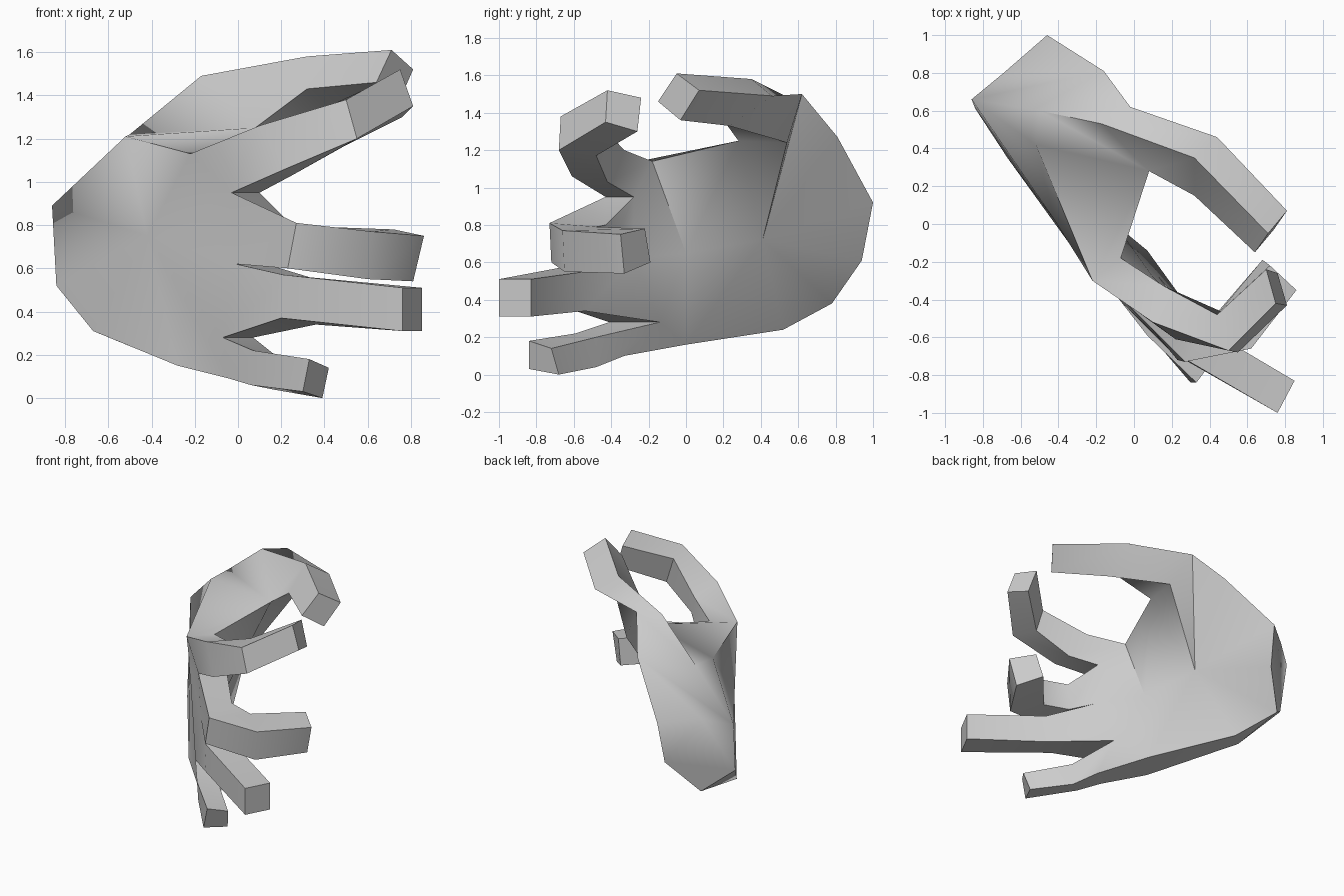
import bpy, bmesh, math

if "Cube" in bpy.data.objects:
    bpy.data.objects.remove(bpy.data.objects["Cube"])

bm = bmesh.new()
P = {}


def points(**named):
    for name, co in named.items():
        P[name] = bm.verts.new(co)


def faces(text):
    for group in text.split(","):
        bm.faces.new([P[n] for n in group.split()])


def fan(centre, loop, closed=True):
    names = loop.split()
    ends = names[1:] + names[:1] if closed else names[1:]
    for a, b in zip(names, ends):
        bm.faces.new((P[centre], P[a], P[b]))


def finger(base, *rings):
    """Four-sided tube from named base corners through rings, capped at the tip.
    Corner order: outer top, inner top, inner bottom, outer bottom."""
    ring = [P[n] for n in base.split()]
    for coords in rings:
        new = [bm.verts.new(c) for c in coords]
        for i in range(4):
            j = (i + 1) % 4
            bm.faces.new((ring[i], ring[j], new[j], new[i]))
        ring = new
    bm.faces.new(ring)


# wrist cut
points(w1=(-.46, 1.0, .92), w2=(-.69, .80, .94), w3=(-.86, .66, .89),
       w4=(-.84, .61, .52), w5=(-.67, .78, .38), w6=(-.48, .94, .61))
faces("w1 w2 w3 w4 w5 w6")

# back of the hand and outer knuckles
points(p=(-.52, .42, 1.21), q=(-.22, -.30, 1.13), v1=(-.03, -.43, .95),
       v2=(-.01, -.43, .62), v3=(-.07, -.41, .28), bo=(-.04, -.42, .09),
       l2=(-.28, -.19, .15), l1=(-.67, .35, .31), co=(-.42, .02, .75))
fan("co", "w3 p q v1 v2 v3 bo l2 l1 w4")

# thumb base, palm side and inner knuckles
points(m=(-.50, .60, 1.22), a=(-.17, .53, 1.49), b=(-.02, .62, 1.50),
       n=(-.16, .81, 1.27), s=(.12, .54, 1.24), r=(.08, .28, 1.25),
       q2=(-.07, -.18, 1.14), i1=(.10, -.28, .95), i2=(.13, -.28, .62),
       i3=(.07, -.14, .28), bi=(.06, -.33, .10), k2=(-.14, 0, .16),
       k1=(-.50, .52, .24), ci=(-.22, .41, .72), cj=(-.10, 0, .65))
fan("ci", "w1 n b s r cj k2 k1 w5 w6")
fan("cj", "r q2 i1 i2 i3 k2", closed=False)

# upper side, thumb web and lower edge of the palm
faces("w3 m n w2,w2 n w1,m a b n,w3 p m,m p r a,p q r,q q2 r")
faces("w4 l1 w5,w5 l1 k1,l1 l2 k2 k1,l2 bo bi k2,i3 bi k2")

# thumb
finger("a b s r",
       [(.32, .35, 1.58), (.44, .46, 1.49), (.42, .23, 1.33), (.32, .15, 1.43)],
       [(.71, -.05, 1.61), (.81, .07, 1.52), (.74, -.03, 1.36), (.64, -.15, 1.46)])
# index finger
finger("q q2 i1 v1",
       [(.10, -.52, 1.26), (.16, -.33, 1.20), (.25, -.42, 1.03), (.22, -.61, 1.06)],
       [(.50, -.67, 1.38), (.44, -.48, 1.36), (.50, -.48, 1.17), (.55, -.68, 1.20)],
       [(.75, -.42, 1.52), (.70, -.24, 1.48), (.76, -.26, 1.30), (.81, -.43, 1.35)])
# middle finger
finger("v1 i1 i2 v2",
       [(.27, -.73, .81), (.25, -.43, .80), (.24, -.43, .60), (.23, -.72, .60)],
       [(.62, -.66, .77), (.44, -.48, .79), (.43, -.48, .59), (.60, -.65, .55)],
       [(.86, -.35, .75), (.72, -.22, .78), (.68, -.19, .60), (.81, -.33, .54)])
# ring finger
finger("v2 i2 i3 v3",
       [(.21, -.68, .57), (.36, -.54, .55), (.36, -.54, .34), (.20, -.68, .37)],
       [(.76, -1.0, .51), (.85, -.83, .51), (.85, -.83, .31), (.76, -1.0, .31)])
# little finger
finger("v3 i3 bi bo",
       [(.07, -.59, .22), (.17, -.48, .20), (.16, -.48, .04), (.06, -.56, .06)],
       [(.33, -.84, .18), (.42, -.72, .14), (.39, -.68, 0), (.30, -.84, .03)])

bmesh.ops.recalc_face_normals(bm, faces=bm.faces)
mesh = bpy.data.meshes.new("hand")
bm.to_mesh(mesh)
bm.free()
hand = bpy.data.objects.new("hand", mesh)
bpy.context.collection.objects.link(hand)
bpy.context.view_layer.objects.active = hand
hand.select_set(True)
bpy.ops.object.shade_smooth_by_angle(angle=math.radians(50))
